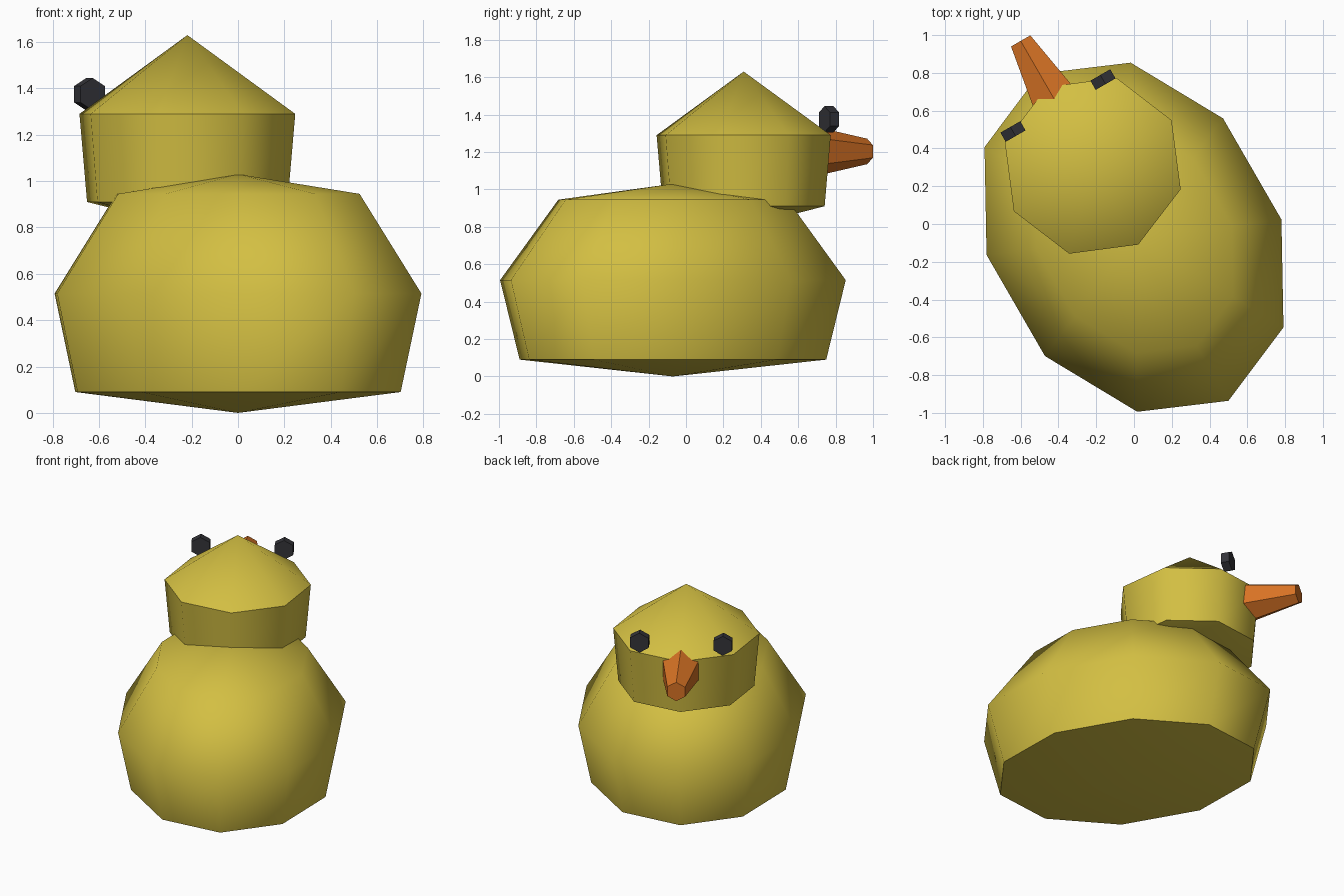
import bpy, bmesh, math
from mathutils import Matrix, Vector

if "Cube" in bpy.data.objects:
    bpy.data.objects.remove(bpy.data.objects["Cube"])

# Whole bird is modelled facing local +x, then turned 120 degrees about z
TURN = Matrix.Translation((0, -0.07, 0)) @ Matrix.Rotation(math.radians(120), 4, 'Z')
ALONG_X = Matrix.Rotation(math.radians(90), 4, 'Y')


def material(name, rgb):
    m = bpy.data.materials.new(name)
    m.diffuse_color = (*rgb, 1)
    m.use_nodes = True
    m.node_tree.nodes["Principled BSDF"].inputs["Base Color"].default_value = m.diffuse_color
    return m


yellow = material("yellow", (0.65, 0.52, 0.055))
orange = material("orange", (0.68, 0.17, 0.018))
dark = material("dark_grey", (0.034, 0.034, 0.041))


def lathe(name, sides, profile, mat, place, smooth=None):
    """Stack n-sided rings of (rx, ry, height); zero radius makes a pole."""
    bm = bmesh.new()
    rings = []
    for rx, ry, h in profile:
        if rx == 0:
            rings.append([bm.verts.new((0, 0, h))] * sides)
        else:
            rings.append([bm.verts.new((rx * math.cos(math.tau * i / sides),
                                        ry * math.sin(math.tau * i / sides), h))
                          for i in range(sides)])
    for a, b in zip(rings, rings[1:]):
        for i in range(sides):
            j = (i + 1) % sides
            bm.faces.new(list(dict.fromkeys((a[i], a[j], b[j], b[i]))))
    for ring in (rings[0], rings[-1]):
        if ring[0] is not ring[1]:
            bm.faces.new(ring)
    bmesh.ops.recalc_face_normals(bm, faces=bm.faces)
    bm.transform(TURN @ place)
    me = bpy.data.meshes.new(name)
    bm.to_mesh(me)
    bm.free()
    me.materials.append(mat)
    ob = bpy.data.objects.new(name, me)
    bpy.context.collection.objects.link(ob)
    if smooth:
        bpy.ops.object.select_all(action='DESELECT')
        ob.select_set(True)
        bpy.context.view_layer.objects.active = ob
        bpy.ops.object.shade_smooth_by_angle(angle=math.radians(smooth))
    return ob


# Body: ten-sided oval
A, B = 1.0, 0.76
lathe("body", 10, [(A * s, B * s, z) for s, z in
                   ((0, 0), (0.887, 0.09), (1, 0.515), (0.663, 0.945), (0, 1.03))],
      yellow, Matrix.Identity(4), 53)

# Head: eight-sided with pointed crown
lathe("head", 8, [(r, r, z) for r, z in
                  ((0, 0.80), (0.448, 0.91), (0.482, 1.29), (0, 1.63))],
      yellow, Matrix.Translation((0.437, 0, 0)), 53)

# Bill: tapered six-sided cone
lathe("bill", 6, [(0.158, 0.158, 0.75), (0.068, 0.068, 1.20)],
      orange, Matrix.Translation((0, 0, 1.203)) @ ALONG_X)

# Eyes: small six-sided discs
for side, name in ((1, "eye_left"), (-1, "eye_right")):
    lathe(name, 6, [(0.07, 0.07, -0.028), (0.07, 0.07, 0.028)],
          dark, Matrix.Translation((0.805, side * 0.275, 1.375)) @ ALONG_X)
